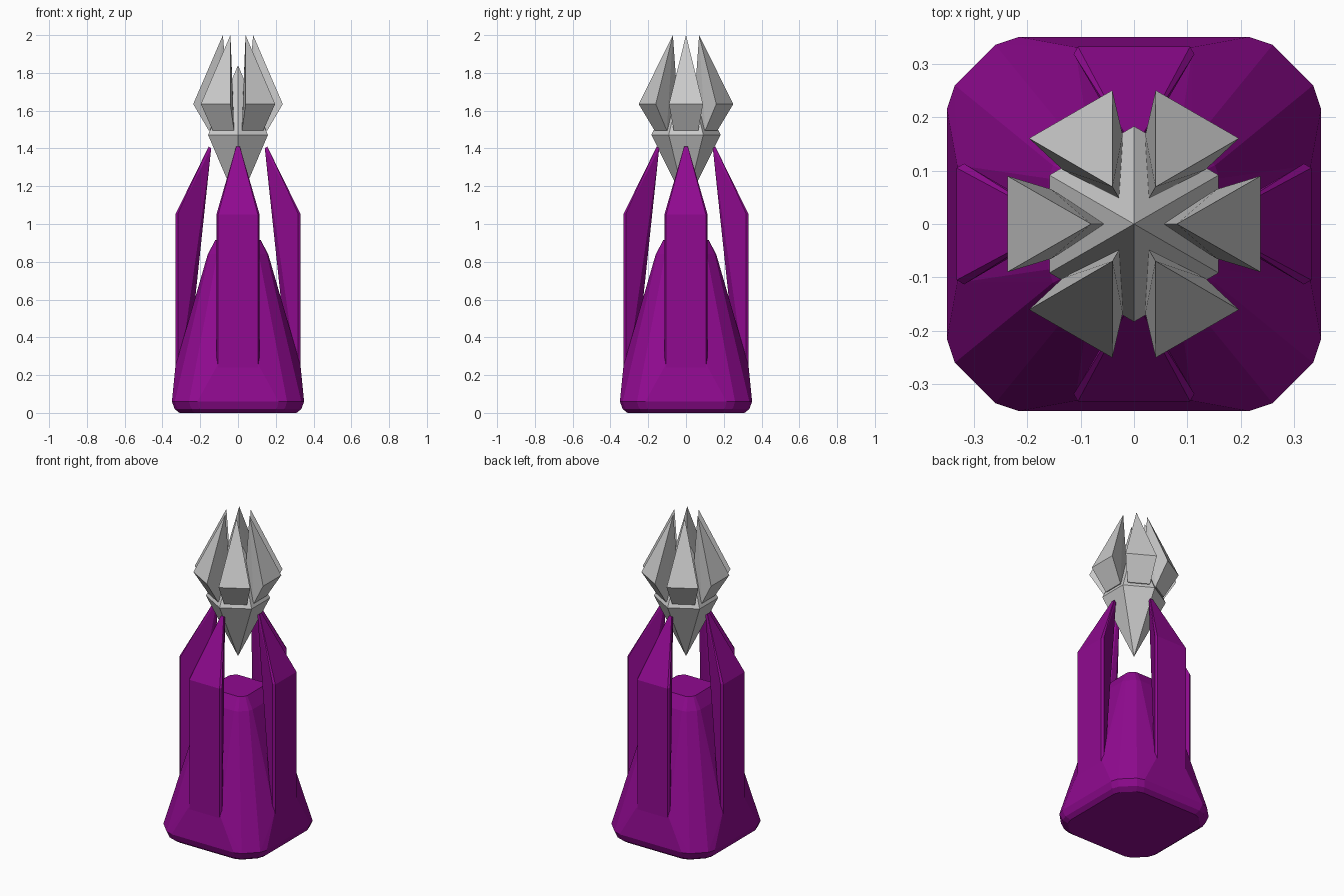
import bpy, bmesh
from math import pi
from mathutils import Matrix, Vector

if "Cube" in bpy.data.objects:
    bpy.data.objects.remove(bpy.data.objects["Cube"])

purple = bpy.data.materials.new("purple")
purple.diffuse_color = (0.28, 0.003, 0.28, 1)
purple.use_nodes = True
purple.node_tree.nodes["Principled BSDF"].inputs["Base Color"].default_value = purple.diffuse_color


def hull(name, points, angle=0, mat=None):
    """Convex solid around points, turned about z."""
    bm = bmesh.new()
    turn = Matrix.Rotation(angle, 3, 'Z')
    for p in points:
        bm.verts.new(turn @ Vector(p))
    bmesh.ops.convex_hull(bm, input=bm.verts[:])
    bmesh.ops.delete(bm, geom=[v for v in bm.verts if not v.link_faces], context='VERTS')
    bmesh.ops.dissolve_limit(bm, angle_limit=0.01, verts=bm.verts[:], edges=bm.edges[:])
    bmesh.ops.recalc_face_normals(bm, faces=bm.faces)
    mesh = bpy.data.meshes.new(name)
    bm.to_mesh(mesh)
    bm.free()
    obj = bpy.data.objects.new(name, mesh)
    bpy.context.collection.objects.link(obj)
    if mat:
        mesh.materials.append(mat)
    return obj


# Pedestal: tapered square with rounded-off corners (z, half width, flat half width)
points = []
for k in range(4):
    turn = Matrix.Rotation(k * pi / 2, 3, 'Z')
    for z, h, c in [(0.0, 0.31, 0.19), (0.02, 0.335, 0.205), (0.06, 0.35, 0.215),
                    (0.84, 0.16, 0.085), (0.915, 0.12, 0.08)]:
        d = h - c
        for x, y in [(h, c), (h - 0.11 * d, c + 0.33 * d), (c + 0.33 * d, h - 0.11 * d), (c, h)]:
            points.append(turn @ Vector((x, y, z)))
    # swelling of the sides where the prongs grow out
    points += [turn @ Vector((0.331, s * 0.11, 0.25)) for s in (-1, 1)]
hull("pedestal", points, 0, purple)

# Four wedge prongs leaning in to hold the crystal
prong = []
for s in (-1, 1):
    prong += [(0.332, s * 0.105, 0.15), (0.332, s * 0.105, 1.05),
              (0.318, s * 0.113, 0.15), (0.318, s * 0.113, 1.055),
              (0.275, s * 0.03, 0.15), (0.155, s * 0.01, 1.41), (0.142, s * 0.01, 1.4)]
for k in range(4):
    hull(f"prong_{k + 1}", prong, k * pi / 2, purple)

# Crystal core: six-sided double pyramid
core = [Vector((0, 0, 1.1)), Vector((0, 0, 1.84))]
core += [Matrix.Rotation(k * pi / 3, 3, 'Z') @ Vector((0, 0.183, 1.472)) for k in range(6)]
hull("crystal_core", core)

# Six crystal shards around the core
shard = [(0.08, 0, 2.0),
         (0.05, 0, 1.635), (0.237, 0.09, 1.635), (0.237, -0.09, 1.635),
         (0.08, 0, 1.5), (0.155, 0.065, 1.495), (0.155, -0.065, 1.495)]
for k in range(6):
    hull(f"crystal_shard_{k + 1}", shard, k * pi / 3)
